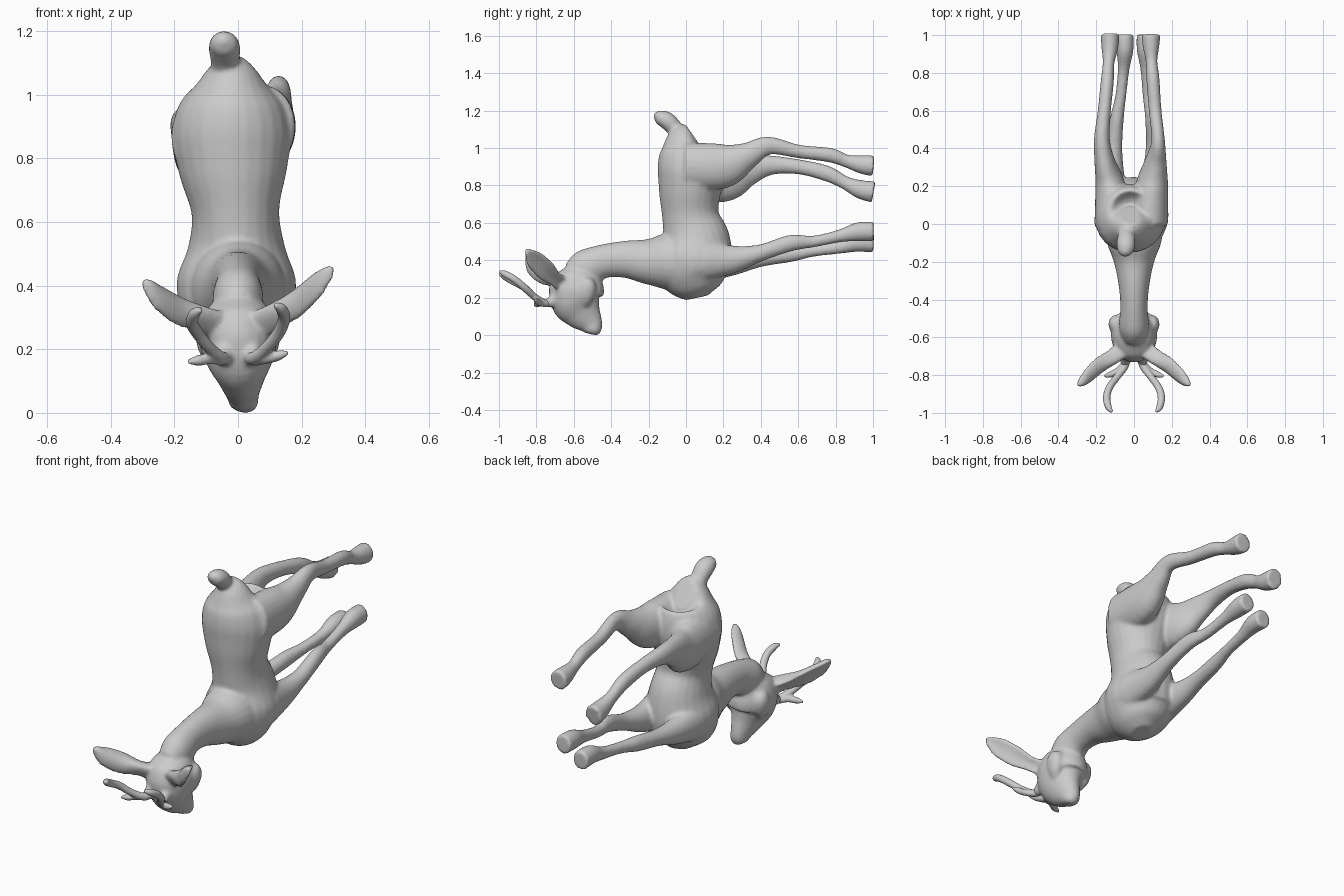
import bpy, bmesh, math
from mathutils import Vector


def catmull(p0, p1, p2, p3, t):
    return [0.5 * (2*b + (c-a)*t + (2*a-5*b+4*c-d)*t*t + (3*b-a-3*c+d)*t**3)
            for a, b, c, d in zip(p0, p1, p2, p3)]


# Smooth tube through stations (x, y, z, side radius, other radius)
def tube(bm, stations, side=(1, 0, 0), cup=0.0, n=24, steps=5):
    s = [stations[0]] + list(stations) + [stations[-1]]
    pts = [catmull(*s[i:i+4], k/steps) for i in range(len(s)-3) for k in range(steps)]
    pts.append(list(stations[-1]))
    rings = []
    for i, p in enumerate(pts):
        a, b = pts[max(i-1, 0)], pts[min(i+1, len(pts)-1)]
        t = (Vector(b[:3]) - Vector(a[:3])).normalized()
        u = Vector(side)
        u = (u - t*u.dot(t)).normalized()
        v = t.cross(u)
        ring = []
        for k in range(n):
            g = 2*math.pi*k/n
            ring.append(bm.verts.new(Vector(p[:3]) + u*p[3]*math.cos(g)
                        + v*p[4]*(math.sin(g) + cup*math.cos(2*g))))
        rings.append(ring)
    for r, q in zip(rings, rings[1:]):
        for k in range(n):
            bm.faces.new((r[k], r[(k+1) % n], q[(k+1) % n], q[k]))
    bm.faces.new(rings[0][::-1])
    bm.faces.new(rings[-1])


def finish(bm, name, voxel, smooth):
    bmesh.ops.recalc_face_normals(bm, faces=bm.faces)
    me = bpy.data.meshes.new(name)
    bm.to_mesh(me)
    bm.free()
    ob = bpy.data.objects.new(name, me)
    bpy.context.collection.objects.link(ob)
    m = ob.modifiers.new("fuse", 'REMESH')
    m.mode, m.voxel_size, m.use_smooth_shade = 'VOXEL', voxel, True
    m = ob.modifiers.new("soften", 'SMOOTH')
    m.factor, m.iterations = 0.5, smooth
    return ob


body = bmesh.new()
# Torso, rump at the top and chest at the bottom
tube(body, [(-.02, .05, 1.05, .05, .08), (-.02, .03, 1.03, .11, .135), (-.02, .03, .97, .165, .172),
            (-.02, .03, .87, .187, .182), (-.015, .02, .75, .168, .163), (-.008, .025, .63, .138, .152),
            (-.005, .05, .52, .153, .182), (-.005, .05, .42, .187, .2), (-.005, .04, .33, .175, .19),
            (0, .05, .25, .125, .14), (0, .06, .2, .05, .06)])
# Neck
tube(body, [(0, .08, .38, .15, .14), (0, -.08, .393, .148, .155), (0, -.2, .393, .107, .123),
            (0, -.32, .405, .082, .1), (0, -.44, .395, .072, .09), (0, -.54, .355, .08, .1),
            (0, -.61, .32, .06, .07)])
# Head down to the muzzle
tube(body, [(0, -.59, .375, .04, .05), (0, -.585, .33, .095, .115), (0, -.585, .25, .122, .147),
            (.005, -.585, .18, .112, .137), (.01, -.553, .12, .078, .106), (.015, -.51, .06, .052, .067),
            (.02, -.495, .02, .042, .045), (.02, -.495, .002, .018, .02)])
# Tail
tube(body, [(-.035, 0, 1.0, .07, .07), (-.04, -.05, 1.09, .046, .045), (-.042, -.1, 1.145, .05, .047),
            (-.045, -.15, 1.165, .04, .036), (-.045, -.172, 1.166, .012, .012)])
# Hind legs
tube(body, [(.08, 0, .9, .1, .13), (.095, .2, .905, .087, .12), (.115, .33, .96, .058, .072),
            (.128, .44, 1.013, .036, .049), (.112, .6, .982, .034, .036), (.1, .77, .962, .035, .039),
            (.093, .86, .93, .031, .035), (.09, .94, .912, .044, .05), (.09, 1.003, .905, .05, .056)])
tube(body, [(-.11, 0, .87, .1, .14), (-.125, .2, .84, .08, .13), (-.155, .33, .88, .055, .085),
            (-.17, .45, .908, .042, .053), (-.157, .6, .9, .035, .04), (-.142, .75, .865, .035, .042),
            (-.135, .85, .815, .031, .036), (-.128, .93, .78, .044, .05), (-.127, 1.003, .765, .05, .058)])
# Front legs
tube(body, [(.1, .1, .4, .08, .11), (.1, .25, .405, .06, .075), (.105, .4, .44, .043, .045),
            (.095, .56, .492, .036, .044), (.075, .68, .5, .029, .031), (.065, .82, .53, .031, .034),
            (.06, .92, .552, .045, .051), (.06, 1.003, .555, .046, .052)])
tube(body, [(-.11, .1, .39, .08, .11), (-.11, .25, .39, .06, .072), (-.105, .4, .41, .043, .045),
            (-.09, .56, .433, .036, .042), (-.07, .68, .45, .029, .031), (-.055, .82, .469, .031, .034),
            (-.048, .92, .495, .045, .05), (-.048, 1.003, .494, .046, .053)])
for s, dz in ((1, 0), (-1, -.04)):
    # Ears
    tube(body, [(s*.05, -.65, .27, .045, .04), (s*.12, -.705, .305+dz*.2, .04, .034),
                (s*.19, -.755, .35+dz*.6, .057, .025), (s*.25, -.81, .405+dz, .052, .021),
                (s*.285, -.84, .44+dz, .027, .017), (s*.302, -.853, .457+dz, .008, .008)],
         side=(0, .7, .7), cup=-.5*s)
    # Cheek and brow swellings
    tube(body, [(s*.085, -.53, .3, .03, .03), (s*.093, -.53, .26, .042, .05),
                (s*.09, -.54, .2, .034, .045), (s*.07, -.55, .15, .02, .02)])
    tube(body, [(s*.03, -.66, .23, .04, .04), (s*.045, -.71, .185, .032, .032),
                (s*.047, -.745, .167, .022, .022)])
finish(body, "deer_body", .009, 6)

# Antlers with a short brow prong each
for s, name, dz in ((1, "right_antler", 0), (-1, "left_antler", -.015)):
    bm = bmesh.new()
    tube(bm, [(s*.035, -.7, .18, .022, .022), (s*.05, -.755, .172, .021, .021),
              (s*.09, -.81, .205, .019, .019), (s*.13, -.865, .255, .02, .02),
              (s*.145, -.92, .3+dz, .02, .02), (s*.135, -.97, .328+dz, .018, .018),
              (s*.115, -.995, .34+dz, .008, .008)], n=12)
    tube(bm, [(s*.05, -.74, .165, .018, .018), (s*.085, -.775, .17, .017, .017),
              (s*.125, -.797, .18+dz, .017, .017), (s*.158, -.805, .19+dz*2, .007, .007)],
         side=(0, 0, 1), n=12)
    finish(bm, name, .006, 3)
